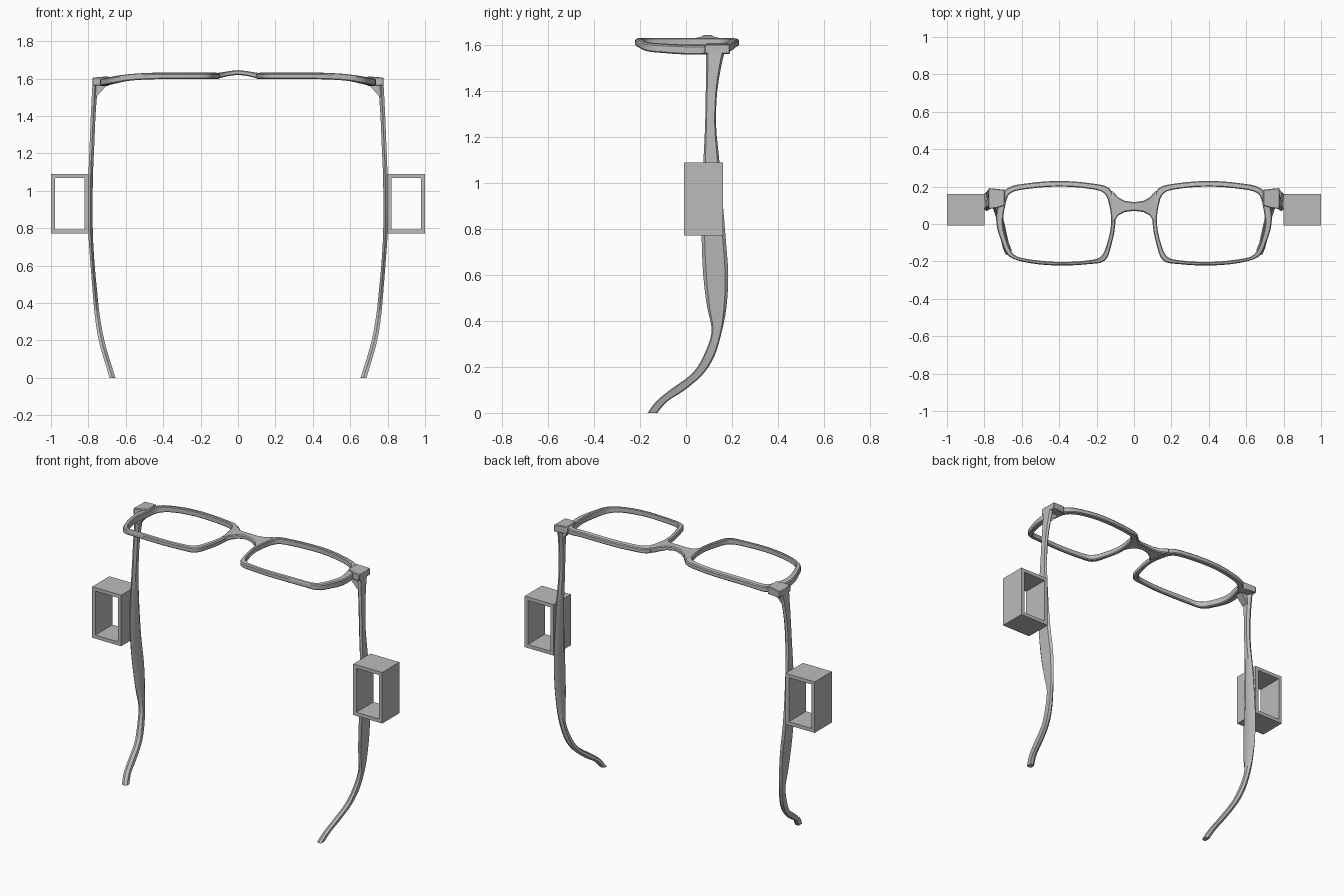
import bpy, bmesh
from mathutils import Vector

cube = bpy.data.objects.get("Cube")
if cube:
    bpy.data.objects.remove(cube, do_unlink=True)

grey = bpy.data.materials.new("plain grey")
grey.use_nodes = True
grey.diffuse_color = (0.5, 0.5, 0.5, 1)
grey.node_tree.nodes["Principled BSDF"].inputs["Base Color"].default_value = (0.5, 0.5, 0.5, 1)


def spline(points, closed, steps=4):
    """Smooth a short list of points (Catmull-Rom)."""
    pts = [Vector(p) for p in points]
    n = len(pts)
    out = []
    for i in range(n if closed else n - 1):
        ids = [i - 1, i, i + 1, i + 2]
        a, b, c, d = [pts[k % n] if closed else pts[min(max(k, 0), n - 1)] for k in ids]
        for s in range(steps):
            t = s / steps
            out.append(0.5 * (2 * b + (c - a) * t + (2 * a - 5 * b + 4 * c - d) * t * t
                              + (3 * b - a - 3 * c + d) * t ** 3))
    return out if closed else out + [pts[-1]]


def loft(name, sections, closed=False, mirror=True, bevel=0.0, angle=35):
    """Skin a row of equal cross-sections, capping the ends if open."""
    bm = bmesh.new()
    rings = [[bm.verts.new(p) for p in s] for s in sections]
    k = len(rings[0])
    pairs = list(zip(rings, rings[1:])) + ([(rings[-1], rings[0])] if closed else [])
    for a, b in pairs:
        for j in range(k):
            bm.faces.new((a[j], a[(j + 1) % k], b[(j + 1) % k], b[j]))
    if not closed:
        bm.faces.new(rings[0])
        bm.faces.new(rings[-1])
    bmesh.ops.recalc_face_normals(bm, faces=bm.faces)
    mesh = bpy.data.meshes.new(name)
    bm.to_mesh(mesh)
    bm.free()
    mesh.materials.append(grey)
    obj = bpy.data.objects.new(name, mesh)
    bpy.context.collection.objects.link(obj)
    bpy.ops.object.select_all(action='DESELECT')
    obj.select_set(True)
    bpy.context.view_layer.objects.active = obj
    bpy.ops.object.shade_smooth_by_angle(angle=angle * 3.14159 / 180)
    if bevel:
        mod = obj.modifiers.new("soft edges", 'BEVEL')
        mod.width = bevel
        mod.segments = 1
    if mirror:
        obj.modifiers.new("both sides", 'MIRROR')
    return obj


def rim_top(x):
    """Height of the gently wrapped frame front."""
    return 1.633 - 0.25 * max(0, x - 0.4) ** 2


# Lens rims: outer x, outer y, inner x, inner y around the lens
rim = [(.13, .19, .16, .165), (.25, .22, .25, .19), (.4, .23, .4, .2), (.55, .22, .55, .19),
       (.68, .19, .66, .165), (.73, .09, .69, .09), (.735, 0, .7, 0), (.71, -.09, .68, -.09),
       (.665, -.175, .64, -.165), (.55, -.21, .55, -.19), (.4, -.222, .4, -.203),
       (.25, -.215, .25, -.195), (.155, -.195, .175, -.172), (.118, -.1, .14, -.09),
       (.1, 0, .123, 0), (.105, .09, .13, .09)]
sections = []
for ox, oy, ix, iy in spline(rim, True):
    top = rim_top(ox)
    depth = 0.036 + 0.06 * max(0, ox - 0.6)
    sections.append([(ox, oy, top - 0.006), (ix, iy, top), (ix, iy, top - depth), (ox, oy, top - depth)])
loft("lens_rims", sections, closed=True, bevel=0.005)

# Bridge: half-width x, lower y, upper y, lower z, upper z
half = [(.121, .0, .18, 1.6, 1.631), (.105, .015, .165, 1.6, 1.631), (.085, .045, .143, 1.605, 1.634),
        (.05, .064, .124, 1.614, 1.64)]
stations = [(-x, *r) for x, *r in half] + [(0, .07, .117, 1.62, 1.645)] + half[::-1]
loft("nose_bridge", [[(x, a, lo), (x, b, lo), (x, b, hi), (x, a, hi)] for x, a, b, lo, hi in stations],
     mirror=False, bevel=0.005)

# Corner blocks joining the rims to the temples
loft("corner_blocks", [[(x, a, 1.563), (x, b, 1.563), (x, b, hi), (x, a, hi)] for x, a, b, hi in
                       [(.69, .1, .183, 1.612), (.735, .085, .188, 1.609), (.778, .08, .192, 1.605)]],
     bevel=0.004)

# Slanted hinge supports under the corner blocks
loft("hinge_supports", [[(.69, y, 1.578), (.765, y, 1.578), (.765, y, 1.5), (.75, y, 1.51)]
                        for y in (.095, .14)])

# Temples: z, inner x, outer x, front y, back y down the arm
arm = [(1.6, .752, .776, .082, .18), (1.54, .752, .78, .087, .16), (1.4, .762, .787, .086, .136),
       (1.25, .768, .793, .083, .131), (1.1, .775, .799, .076, .145), (.95, .777, .802, .07, .157),
       (.77, .776, .8, .068, .172), (.6, .766, .788, .075, .184), (.46, .753, .777, .092, .176),
       (.355, .742, .768, .112, .156), (.25, .725, .754, .077, .125), (.17, .707, .737, .025, .075),
       (.1, .687, .717, -.07, -.005), (.05, .671, .702, -.13, -.082), (.0, .655, .687, -.167, -.125)]
sections = []
for z, xi, xo, a, b in spline(arm, False, 3):
    c = 0.25 * (b - a)
    mid = (xi + xo) / 2
    sections.append([(xi, a + c, z), (mid, a, z), (xo, a + c / 2, z),
                     (xo, b - c / 2, z), (mid, b, z), (xi, b - c, z)])
loft("temples", sections)

# Square sleeves on the outer side of the temples, open front to back
corners = [(.8, .772), (1, .772), (1, 1.09), (.8, 1.09)]
sections = []
for x, z in corners:
    ix = x + (.022 if x < .9 else -.022)
    iz = z + (.022 if z < .9 else -.022)
    sections.append([(x, -.008, z), (x, .161, z), (ix, .161, iz), (ix, -.008, iz)])
loft("side_sleeves", sections, closed=True)
